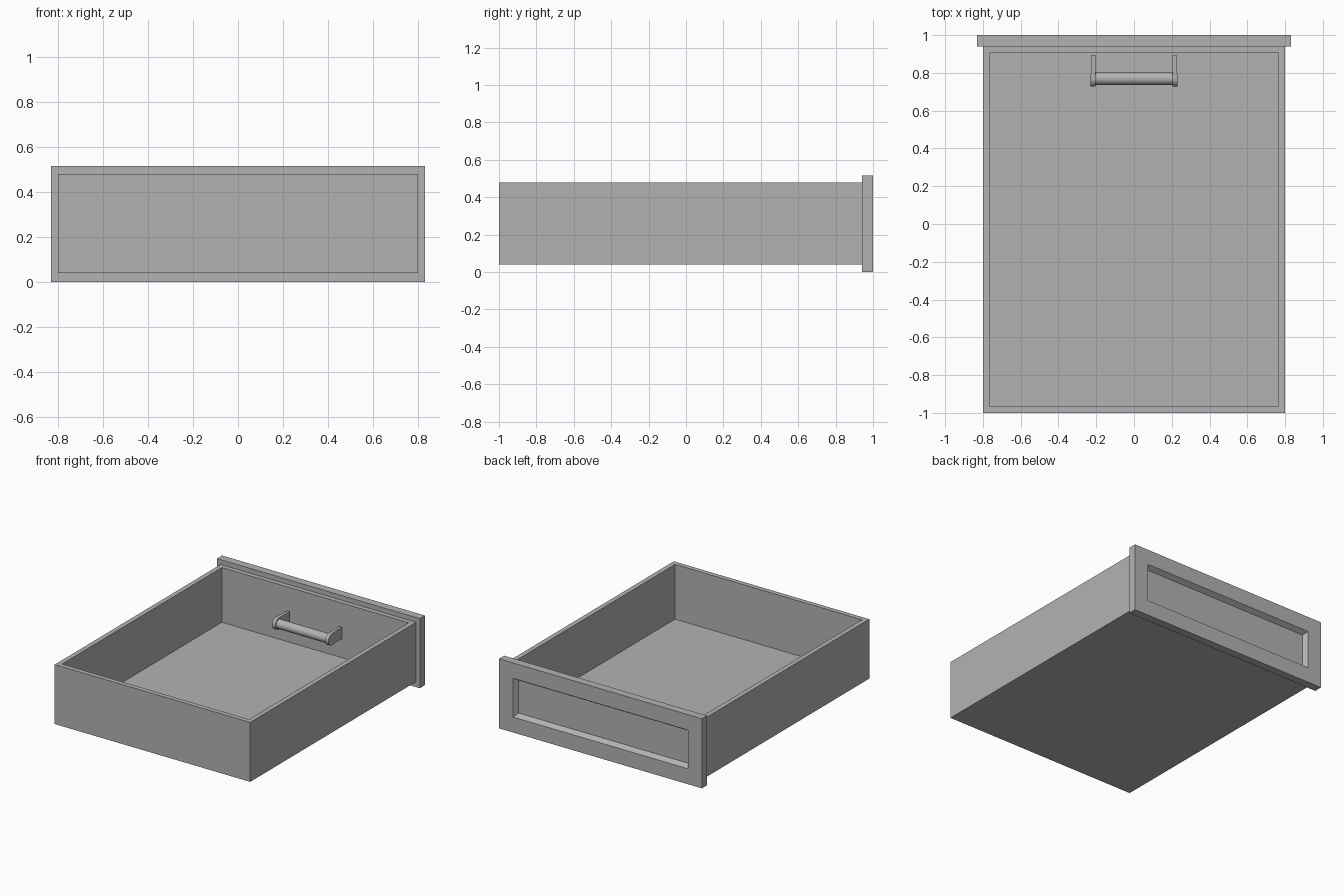
import bpy
import bmesh
import math
from mathutils import Matrix, Vector

if "Cube" in bpy.data.objects:
    bpy.data.objects.remove(bpy.data.objects["Cube"], do_unlink=True)

grey = bpy.data.materials.new("light_grey")
grey.use_nodes = True
grey.diffuse_color = (0.45, 0.45, 0.45, 1)
grey.node_tree.nodes["Principled BSDF"].inputs["Base Color"].default_value = grey.diffuse_color


def finish(name, bm):
    bmesh.ops.recalc_face_normals(bm, faces=bm.faces)
    mesh = bpy.data.meshes.new(name)
    bm.to_mesh(mesh)
    bm.free()
    mesh.materials.append(grey)
    obj = bpy.data.objects.new(name, mesh)
    bpy.context.collection.objects.link(obj)
    return obj


def box(low, high):
    low, high = Vector(low), Vector(high)
    bm = bmesh.new()
    bmesh.ops.create_cube(bm, size=1)
    bmesh.ops.scale(bm, vec=high - low, verts=bm.verts)
    bmesh.ops.translate(bm, vec=(low + high) / 2, verts=bm.verts)
    return bm


def facing(bm, direction):
    bm.normal_update()
    return max(bm.faces, key=lambda f: f.normal.dot(Vector(direction)))


# Open tray: inset the rim, then sink the middle to the floor
bm = box((-0.8, -1, 0.04), (0.8, 0.94, 0.48))
top = facing(bm, (0, 0, 1))
bmesh.ops.inset_region(bm, faces=[top], thickness=0.05)
hollow = bmesh.ops.extrude_face_region(bm, geom=[top])["geom"]
bmesh.ops.delete(bm, geom=[top], context="FACES")
bmesh.ops.translate(bm, vec=(0, 0, -0.405),
                    verts=[v for v in hollow if isinstance(v, bmesh.types.BMVert)])
finish("drawer_tray", bm)

# Face panel with a sloped recess
bm = box((-0.83, 0.94, 0), (0.83, 1, 0.515))
outer = facing(bm, (0, 1, 0))
bmesh.ops.inset_region(bm, faces=[outer], thickness=0.162)
bmesh.ops.inset_region(bm, faces=[outer], thickness=0.03)
bmesh.ops.translate(bm, vec=(0, -0.035, 0), verts=outer.verts)
finish("face_panel", bm)

# Handle bar
bar_y, bar_z = 0.77, 0.265
bm = bmesh.new()
bmesh.ops.create_cone(bm, cap_ends=True, segments=32, radius1=0.034, radius2=0.034, depth=0.42,
                      matrix=Matrix.Translation((0, bar_y, bar_z)) @ Matrix.Rotation(math.pi / 2, 4, "Y"))
bar = finish("handle_bar", bm)

# Handle brackets: round-ended plates, slightly thinner at the wall
for side, name in ((1, "left_handle_bracket"), (-1, "right_handle_bracket")):
    bm = bmesh.new()
    radius, steps = 0.043, 16
    outline = [(0.895, bar_z + radius), (0.84, bar_z + radius)]
    for i in range(steps + 1):
        a = math.pi / 2 + math.pi * i / steps
        outline.append((bar_y + radius * math.cos(a), bar_z + radius * math.sin(a)))
    outline += [(0.84, bar_z - radius), (0.895, bar_z - radius)]
    face = bm.faces.new([bm.verts.new((side * 0.204, y, z)) for y, z in outline])
    plate = bmesh.ops.extrude_face_region(bm, geom=[face])["geom"]
    for v in plate:
        if isinstance(v, bmesh.types.BMVert):
            v.co.x = side * (0.225 if v.co.y > 0.83 else 0.231)
    finish(name, bm)

# Smooth the round handle parts, keeping their edges sharp
for obj in bpy.context.scene.objects:
    obj.select_set("handle" in obj.name)
bpy.context.view_layer.objects.active = bar
bpy.ops.object.shade_smooth_by_angle(angle=math.radians(30))
